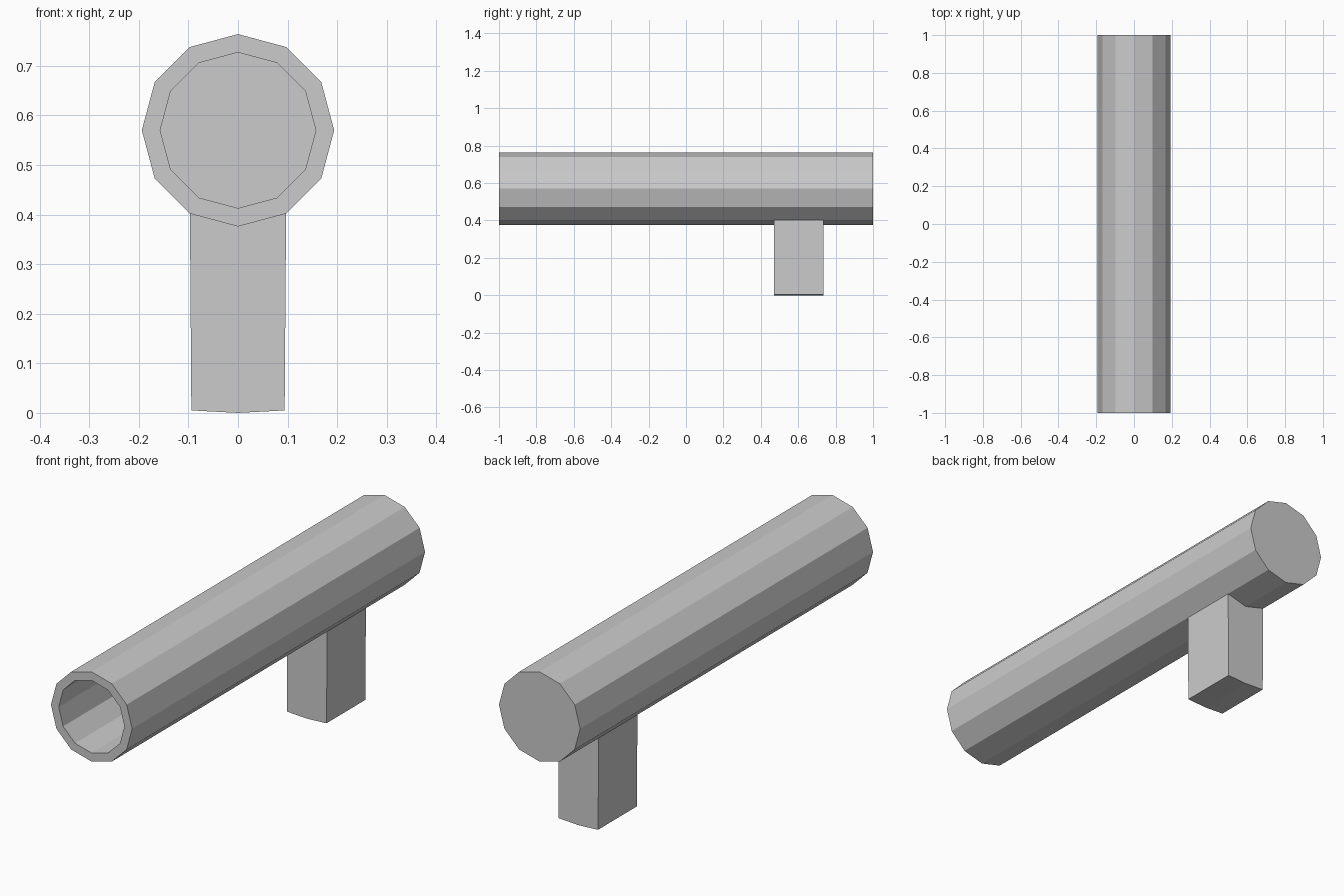
import bpy, bmesh, math

if "Cube" in bpy.data.objects:
    bpy.data.objects.remove(bpy.data.objects["Cube"])

SIDES, CZ = 12, 0.57
R_OUT, R_IN = 0.194, 0.157

bm = bmesh.new()

def ring(y, r):
    return [bm.verts.new((r * math.cos(math.tau * i / SIDES), y,
                          CZ + r * math.sin(math.tau * i / SIDES))) for i in range(SIDES)]

def bridge(a, b):
    return [bm.faces.new((a[i], a[(i + 1) % SIDES], b[(i + 1) % SIDES], b[i]))
            for i in range(SIDES)]

# Tube: floor of the bore, bore wall, front rim, outer wall, closed back
rings = [ring(y, r) for y, r in ((0.96, R_IN), (-1, R_IN), (-1, R_OUT),
                                 (0.47, R_OUT), (0.735, R_OUT), (1, R_OUT))]
strips = [bridge(a, b) for a, b in zip(rings, rings[1:])]
bm.faces.new(rings[0])
bm.faces.new(rings[-1])

# Grip: the two lowest faces of the short segment pulled down to the ground
under = strips[3][8:10]
grown = bmesh.ops.extrude_face_region(bm, geom=under)["geom"]
bmesh.ops.delete(bm, geom=[f for f in under if f.is_valid], context='FACES')
for v in grown:
    if isinstance(v, bmesh.types.BMVert):
        v.co.z = 0.005 if abs(v.co.x) > 0.01 else 0.0
        v.co.x *= 0.97

bmesh.ops.recalc_face_normals(bm, faces=bm.faces)
mesh = bpy.data.meshes.new("tube_with_grip")
bm.to_mesh(mesh)
bm.free()
bpy.context.collection.objects.link(bpy.data.objects.new("tube_with_grip", mesh))
